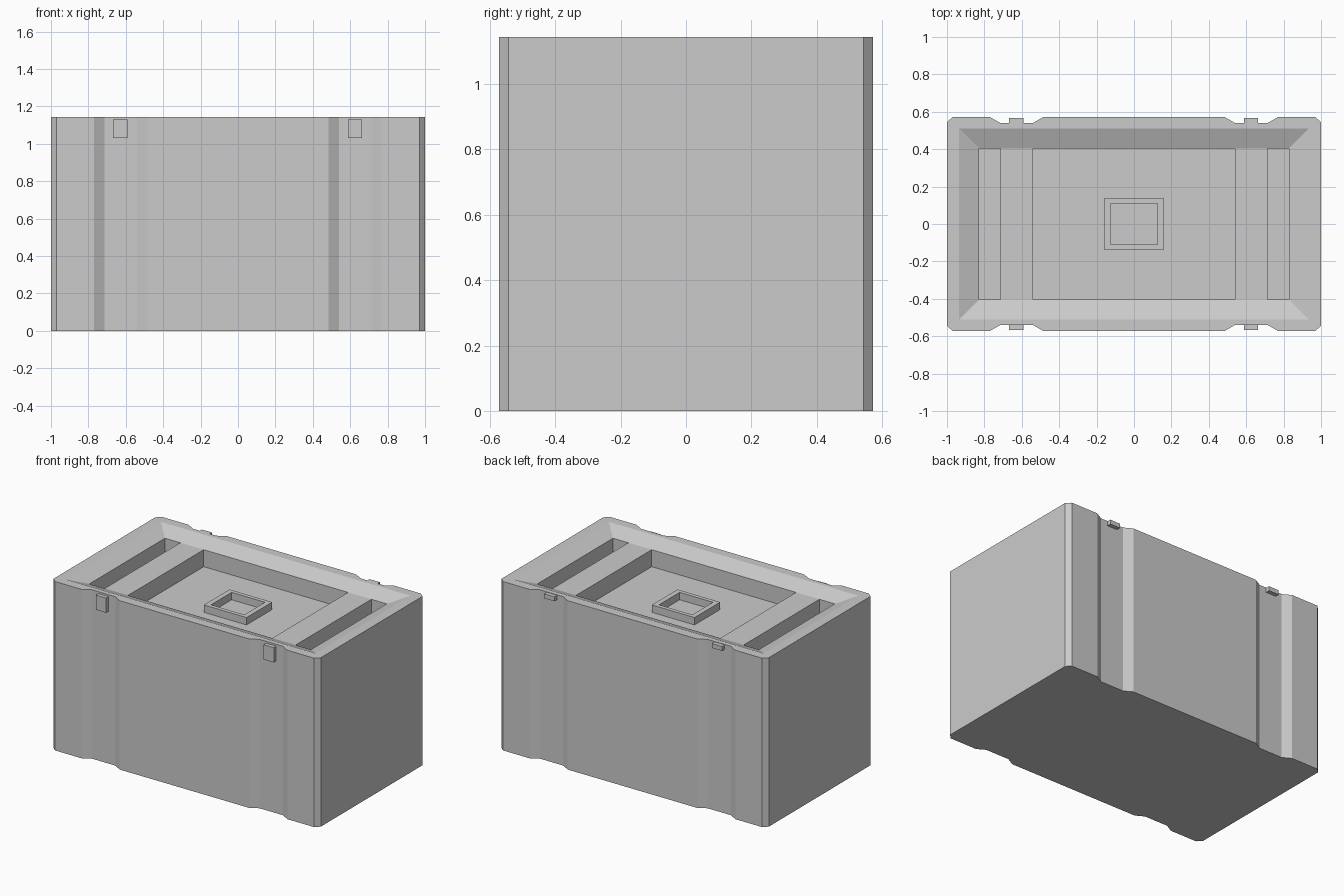
import bpy, bmesh

if "Cube" in bpy.data.objects:
    bpy.data.objects.remove(bpy.data.objects["Cube"])

H = 1.143          # overall height
Y = 0.572          # half depth
FLOOR = 0.985      # floor of the pits in the lid
LEDGE = 1.10       # level of the lid bars


def loft(name, sections):
    """Closed solid through horizontal sections: (outline points, z)."""
    bm = bmesh.new()
    rings = [[bm.verts.new((x, y, z)) for x, y in pts] for pts, z in sections]
    n = len(rings[0])
    for a, b in zip(rings, rings[1:]):
        for i in range(n):
            j = (i + 1) % n
            bm.faces.new((a[i], a[j], b[j], b[i]))
    bm.faces.new(rings[0][::-1])
    bm.faces.new(rings[-1])
    bmesh.ops.recalc_face_normals(bm, faces=bm.faces)
    mesh = bpy.data.meshes.new(name)
    bm.to_mesh(mesh)
    bm.free()
    ob = bpy.data.objects.new(name, mesh)
    bpy.context.collection.objects.link(ob)
    return ob


def rect(x0, x1, y0, y1):
    return [(x0, y0), (x1, y0), (x1, y1), (x0, y1)]


def box(name, x0, x1, y0, y1, z0, z1):
    r = rect(x0, x1, y0, y1)
    return loft(name, [(r, z0), (r, z1)])


def cut(target, cutter):
    cutter.hide_render = True
    cutter.hide_viewport = True
    cutter.display_type = 'WIRE'
    mod = target.modifiers.new(cutter.name, 'BOOLEAN')
    mod.operation = 'DIFFERENCE'
    mod.solver = 'EXACT'
    mod.object = cutter


# Crate body: grooved front and back, chamfered corners
quarter = [(1.0, 0.543), (0.97, Y), (0.77, Y), (0.715, 0.54), (0.54, 0.54), (0.485, Y)]
half = quarter + [(-x, y) for x, y in quarter[::-1]]
outline = half + [(-x, -y) for x, y in half]
body = loft("crate_body", [(outline, 0), (outline, H)])

# Sloped recess in the lid, continued above the rim for a clean cut
s = 0.105 * 2
cut(body, loft("recess_cutter", [
    (rect(-0.83, 0.83, -0.405, 0.405), LEDGE),
    (rect(-0.83 - s, 0.83 + s, -0.405 - s, 0.405 + s), LEDGE + 2 * (H - LEDGE))]))

# Centre pit and two side slots
for name, x0, x1 in (("centre_pit", -0.54, 0.54),
                     ("left_slot", -0.83, -0.715),
                     ("right_slot", 0.715, 0.83)):
    cut(body, box(name + "_cutter", x0, x1, -0.405, 0.405, FLOOR, 1.3))

# Raised square frame on the pit floor
frame = box("lid_frame", -0.16, 0.16, -0.137, 0.137, FLOOR - 0.01, 1.035)
cut(frame, box("lid_frame_cutter", -0.125, 0.125, -0.11, 0.11, FLOOR - 0.1, 1.2))

# Clips in the grooves: tall in front, short at the back
for side, c in (("left", -0.63), ("right", 0.626)):
    box("front_clip_" + side, c - 0.038, c + 0.038, -0.566, -0.53, 1.03, 1.13)
    box("back_clip_" + side, c - 0.038, c + 0.038, 0.53, 0.568, 1.11, 1.14)
